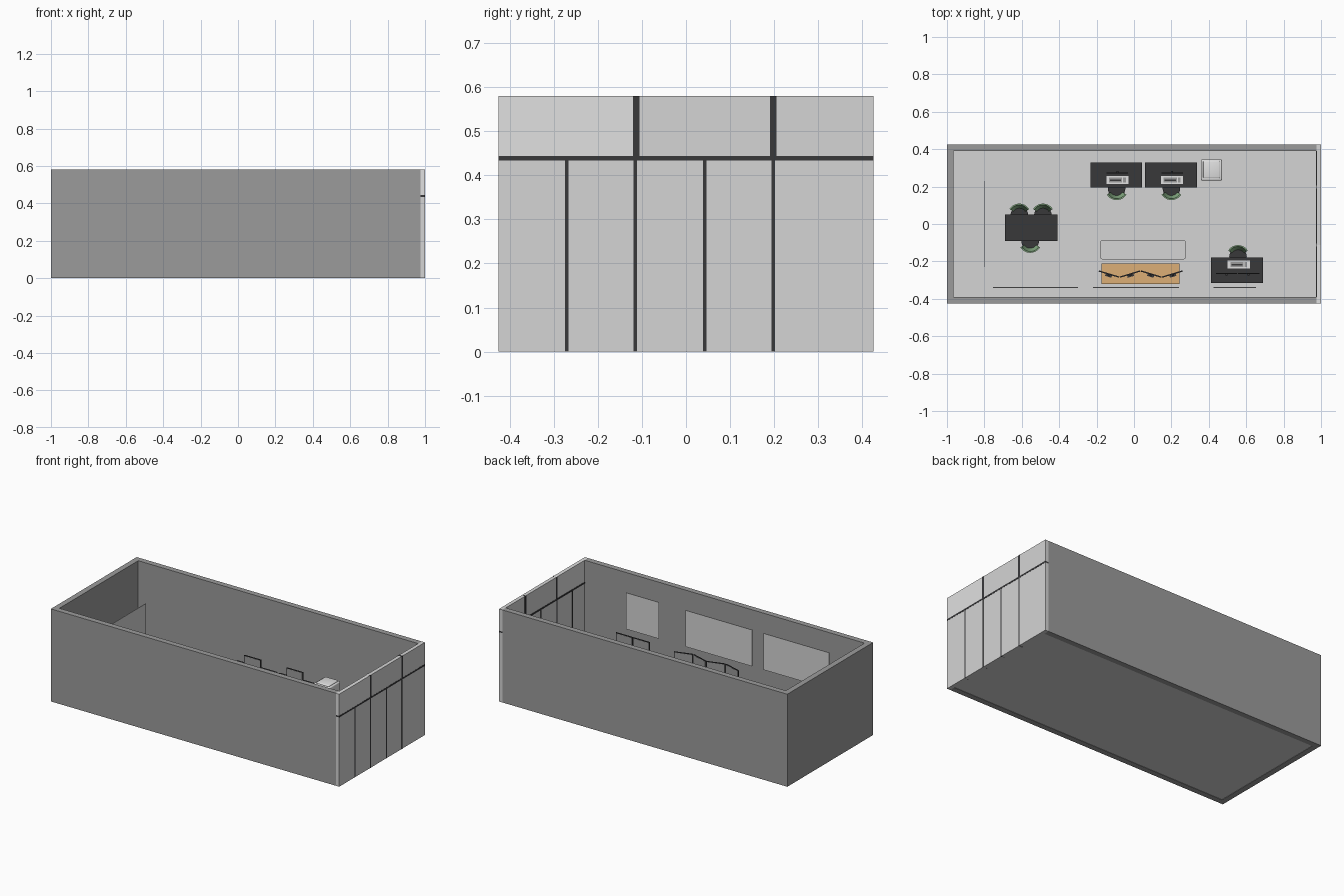
import bpy, bmesh, math
from mathutils import Matrix, Vector

if "Cube" in bpy.data.objects:
    bpy.data.objects.remove(bpy.data.objects["Cube"])


def mat(name, r, g, b):
    m = bpy.data.materials.new(name)
    m.diffuse_color = (r, g, b, 1)
    m.use_nodes = True
    m.node_tree.nodes["Principled BSDF"].inputs["Base Color"].default_value = m.diffuse_color
    return m


WALL = mat("wall grey", 0.33, 0.33, 0.33)
LIGHT = mat("light grey", 0.66, 0.66, 0.66)
PALE = mat("pale grey", 0.75, 0.75, 0.75)
DARK = mat("charcoal", 0.04, 0.04, 0.042)
WOOD = mat("warm wood", 0.72, 0.43, 0.18)
GREEN = mat("soft green", 0.27, 0.47, 0.26)


def finish(name, bm, material, smooth=False):
    bmesh.ops.recalc_face_normals(bm, faces=bm.faces)
    me = bpy.data.meshes.new(name)
    bm.to_mesh(me)
    bm.free()
    me.materials.append(material)
    if smooth:
        me.shade_smooth()
        me.set_sharp_from_angle(angle=math.radians(40))
    ob = bpy.data.objects.new(name, me)
    bpy.context.collection.objects.link(ob)
    return ob


def box(name, x0, x1, y0, y1, z0, z1, material, bevel=0.0, vertical_only=False, segs=3):
    bm = bmesh.new()
    bmesh.ops.create_cube(bm, size=1)
    for v in bm.verts:
        v.co = Vector(((x0 + x1) / 2 + v.co.x * (x1 - x0),
                       (y0 + y1) / 2 + v.co.y * (y1 - y0),
                       (z0 + z1) / 2 + v.co.z * (z1 - z0)))
    if bevel:
        edges = [e for e in bm.edges if not vertical_only
                 or abs(e.verts[0].co.z - e.verts[1].co.z) > 1e-5]
        bmesh.ops.bevel(bm, geom=edges, offset=bevel, segments=segs,
                        profile=0.5, affect='EDGES')
    return finish(name, bm, material, bool(bevel))


def cylinder(name, x, y, z0, z1, r, material, n=24):
    bm = bmesh.new()
    bmesh.ops.create_cone(bm, cap_ends=True, segments=n, radius1=r, radius2=r, depth=z1 - z0,
                          matrix=Matrix.Translation((x, y, (z0 + z1) / 2)))
    return finish(name, bm, material, True)


# Room shell: floor and three solid walls
box("floor", -0.97, 0.98, -0.395, 0.395, 0.002, 0.015, LIGHT)
box("left_wall", -1, -0.965, -0.425, 0.425, 0, 0.58, WALL)
for s, n in ((-1, "front_wall"), (1, "back_wall")):
    box(n, -0.965, 0.976, min(s * 0.425, s * 0.39), max(s * 0.425, s * 0.39), 0, 0.58, WALL)

# Glazed right wall: panes between dark mullions and a transom
low = [-0.425, -0.27, -0.115, 0.042, 0.198, 0.425]
high = [-0.425, -0.113, 0.198, 0.425]
for cuts, z0, z1, w, tag in ((low, 0, 0.434, 0.004, "lower"), (high, 0.444, 0.58, 0.0075, "upper")):
    for i, (a, b) in enumerate(zip(cuts, cuts[1:])):
        first_top = tag == "upper" and i == 0
        box(tag + "_pane", 0.976, 0.999, a, b, z0, z1, PALE if first_top else LIGHT)
    for c in cuts[1:-1]:
        box(tag + "_mullion", 0.974, 1, c - w, c + w, z0, z1, DARK)
box("transom", 0.974, 1, -0.425, 0.425, 0.434, 0.444, DARK)

# Thin boards standing off the walls
for x0, x1 in ((-0.755, -0.3), (-0.22, 0.24), (0.425, 0.652)):
    box("wall_board", x0, x1, -0.342, -0.338, 0.255, 0.483, LIGHT)
box("end_board", -0.803, -0.799, -0.23, 0.23, 0.19, 0.417, LIGHT)

DESK = 0.175


def table(name, x0, x1, y0, y1, material):
    box(name + "_top", x0, x1, y0, y1, DESK - 0.012, DESK, material)
    for a in (x0 + 0.005, x1 - 0.017):
        for b in (y0 + 0.005, y1 - 0.017):
            box(name + "_leg", a, a + 0.012, b, b + 0.012, 0.015, DESK - 0.012, material)


def monitor(x, y, angle, top=0.253):
    """Screen facing local -y, stand behind it."""
    w = 0.057
    parts = [
        box("monitor_case", -w, w, -0.002, 0.004, 0.188, top, DARK),
        box("monitor_screen", -w + 0.004, w - 0.004, -0.003, -0.002, 0.192, top - 0.004, WALL),
        box("monitor_neck", -0.005, 0.005, 0.004, 0.012, DESK, 0.225, DARK),
        box("monitor_foot", -0.018, 0.018, -0.002, 0.016, DESK, DESK + 0.003, DARK),
    ]
    for p in parts:
        p.matrix_world = Matrix.Translation((x, y, 0)) @ Matrix.Rotation(angle, 4, 'Z')


def keyboard(x, y):
    box("desk_mat", x - 0.059, x + 0.059, y - 0.021, y + 0.021, DESK, DESK + 0.003, PALE)
    box("keyboard", x - 0.045, x + 0.025, y - 0.013, y + 0.013, DESK + 0.003, DESK + 0.006, WALL)
    box("key_rows", x - 0.040, x + 0.020, y - 0.004, y + 0.004, DESK + 0.006, DESK + 0.008, DARK)
    box("number_pad", x + 0.031, x + 0.045, y - 0.013, y + 0.013, DESK + 0.003, DESK + 0.006, WALL)


def chair(x, y, facing):
    """Swivel chair; facing is +1 towards +y, -1 towards -y."""
    cylinder("chair_base", x, y, 0.015, 0.022, 0.04, DARK)
    cylinder("chair_column", x, y, 0.022, 0.09, 0.007, DARK, 12)
    cylinder("chair_seat", x, y, 0.09, 0.108, 0.047, DARK)
    # Reclined curved backrest
    bm = bmesh.new()
    n, rows = 12, []
    for z, ro in ((0.105, 0.044), (0.15, 0.053), (0.205, 0.062)):
        for_r = []
        for r in (ro, ro - 0.007):
            arc = []
            for i in range(n + 1):
                a = math.radians(-58 + 116 * i / n)
                arc.append(bm.verts.new((x + r * math.sin(a), y - facing * r * math.cos(a), z)))
            for_r.append(arc)
        rows.append(for_r[0] + for_r[1][::-1])
    m = len(rows[0])
    for lo, hi in zip(rows, rows[1:]):
        for i in range(m):
            j = (i + 1) % m
            bm.faces.new((lo[i], lo[j], hi[j], hi[i]))
    for ring in (rows[0], rows[-1]):
        for i in range(n):
            bm.faces.new((ring[i], ring[i + 1], ring[m - 2 - i], ring[m - 1 - i]))
    finish("chair_back", bm, GREEN, True)


# Two desks along the back wall
for x0 in (-0.233, 0.06):
    table("back_desk", x0, x0 + 0.277, 0.195, 0.33, DARK)
    c = x0 + 0.144
    monitor(c, 0.272, 0)
    keyboard(c, 0.235)
    chair(c - 0.004, 0.19, 1)

# Desk near the glazing, with two screens facing +y
table("reception_desk", 0.412, 0.69, -0.315, -0.18, DARK)
for x in (0.495, 0.613):
    monitor(x, -0.264, math.pi, 0.258)
keyboard(0.56, -0.217)
chair(0.556, -0.175, -1)

# Meeting table with three chairs
table("meeting_table", -0.69, -0.41, -0.09, 0.05, DARK)
chair(-0.613, 0.047, -1)
chair(-0.487, 0.047, -1)
chair(-0.555, -0.092, 1)

# Wooden table with a zigzag of four screens
table("wood_table", -0.173, 0.242, -0.32, -0.21, WOOD)
pts = [(-0.19, -0.25), (-0.077, -0.284), (0.035, -0.25), (0.148, -0.284), (0.262, -0.25)]
for (xa, ya), (xb, yb) in zip(pts, pts[1:]):
    monitor((xa + xb) / 2, (ya + yb) / 2, math.pi + math.atan2(yb - ya, xb - xa))

# Rounded bench in front of it
box("bench_seat", -0.183, 0.278, -0.19, -0.085, 0.08, 0.1, LIGHT, 0.018, True, 5)
for x in (-0.165, 0.26):
    for y in (-0.172, -0.103):
        cylinder("bench_leg", x, y, 0.015, 0.08, 0.008, LIGHT, 12)

# Cabinet with a softly rounded raised lid
box("cabinet", 0.358, 0.47, 0.233, 0.345, 0.015, 0.225, PALE, 0.006)
box("cabinet_lid", 0.37, 0.458, 0.245, 0.338, 0.22, 0.232, PALE, 0.005)
